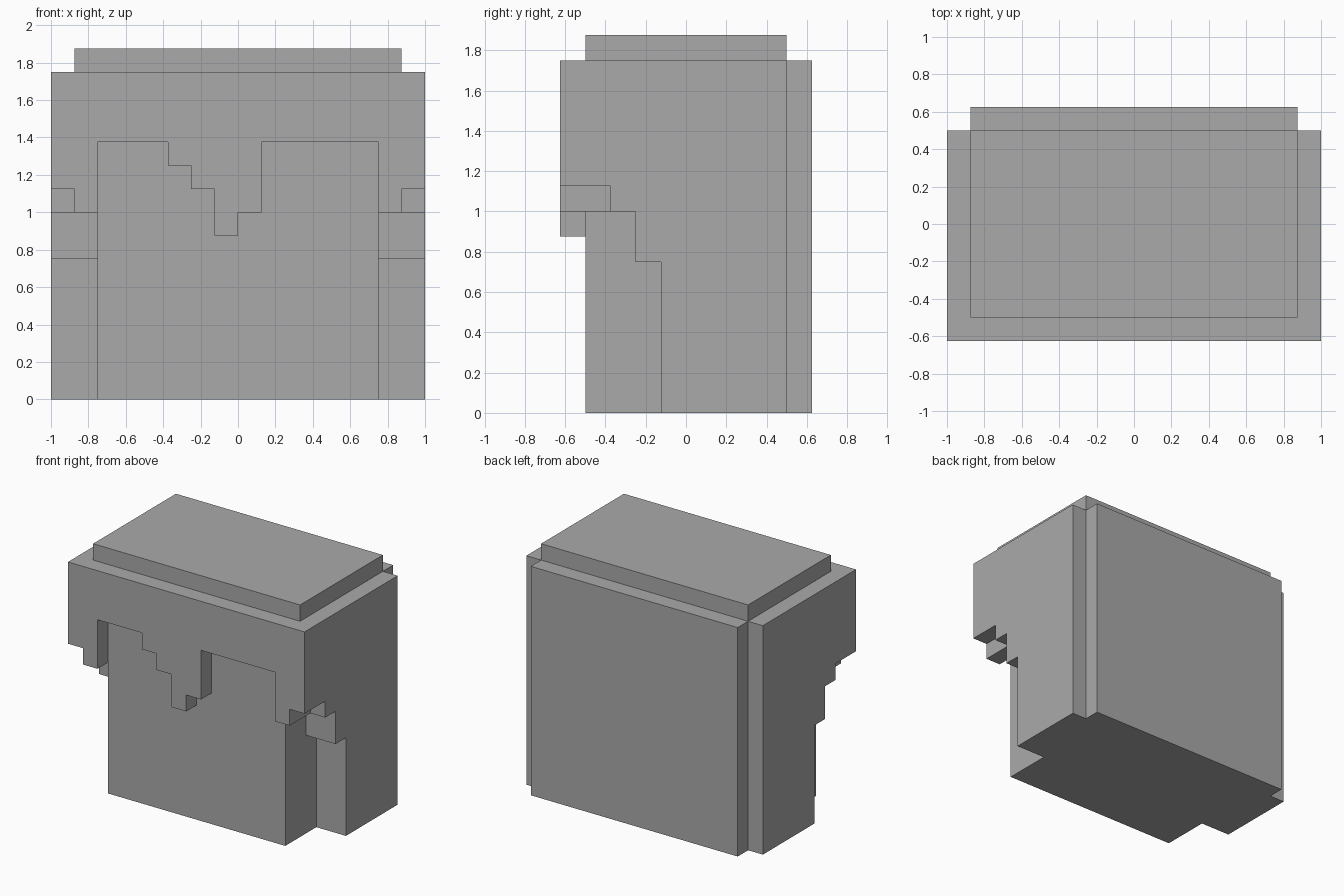
import bpy
import bmesh
from mathutils import Vector

U = 0.125  # block unit

cube = bpy.data.objects.get("Cube")
if cube:
    bpy.data.objects.remove(cube, do_unlink=True)

grey = bpy.data.materials.new("plain grey")
grey.use_nodes = True
grey.diffuse_color = (0.4, 0.4, 0.4, 1)
bsdf = next(n for n in grey.node_tree.nodes if n.type == 'BSDF_PRINCIPLED')
bsdf.inputs["Base Color"].default_value = grey.diffuse_color


def prism(name, outline, axis, start, end):
    """Extrude a 2D outline (in block units) along an axis."""
    def point(a, b):
        co = [a, b]
        co.insert(axis, start)
        return Vector(co) * U
    bm = bmesh.new()
    face = bm.faces.new([bm.verts.new(point(a, b)) for a, b in outline])
    out = bmesh.ops.extrude_face_region(bm, geom=[face])
    shift = Vector((0, 0, 0))
    shift[axis] = (end - start) * U
    moved = [g for g in out["geom"] if isinstance(g, bmesh.types.BMVert)]
    bmesh.ops.translate(bm, vec=shift, verts=moved)
    bmesh.ops.recalc_face_normals(bm, faces=bm.faces[:])
    mesh = bpy.data.meshes.new(name)
    bm.to_mesh(mesh)
    bm.free()
    mesh.materials.append(grey)
    obj = bpy.data.objects.new(name, mesh)
    bpy.context.collection.objects.link(obj)
    return obj


def rect(a0, b0, a1, b1):
    return [(a0, b0), (a1, b0), (a1, b1), (a0, b1)]


def carve(target, cutter):
    """Subtract the cutter, bake the result and remove the cutter."""
    cutter.hide_render = True
    mod = target.modifiers.new("carve", 'BOOLEAN')
    mod.operation, mod.solver, mod.object = 'DIFFERENCE', 'EXACT', cutter
    bpy.context.view_layer.update()
    graph = bpy.context.evaluated_depsgraph_get()
    baked = bpy.data.meshes.new_from_object(target.evaluated_get(graph))
    target.modifiers.clear()
    target.data = baked
    bpy.data.objects.remove(cutter, do_unlink=True)


# Head and hair block, narrower along the back
footprint = [(-8, -5), (8, -5), (8, 4), (7, 4), (7, 5), (-7, 5), (-7, 4), (-8, 4)]
head = prism("head_with_hair", footprint, 2, 0, 14)

# Stepped fringe: (right edge of each step, hem height)
outline = [(9, -1), (-9, -1)]
left = -9
for right, hem in [(-7, 9), (-6, 8), (-3, 11), (-2, 10), (-1, 9), (0, 7),
                   (1, 8), (6, 11), (7, 8), (9, 9)]:
    outline += [(left, hem), (right, hem)]
    left = right
carve(head, prism("fringe_cutter", outline, 1, -6, -4))

# Stepped hair on both sides of the face
side_steps = [(-6, -1), (-1, -1), (-1, 6), (-2, 6), (-2, 8), (-6, 8)]
for s in (-1, 1):
    carve(head, prism("side_cutter", side_steps, 0, 6 * s, 9 * s))
    carve(head, prism("temple_cutter", rect(-6, 7, -3, 9), 0, 7 * s, 9 * s))

# Merge coplanar faces
bm = bmesh.new()
bm.from_mesh(head.data)
bmesh.ops.remove_doubles(bm, verts=bm.verts[:], dist=0.0005)
bmesh.ops.dissolve_limit(bm, angle_limit=0.01, verts=bm.verts[:], edges=bm.edges[:])
bm.to_mesh(head.data)
bm.free()

# Raised slab on the crown
prism("crown_slab", rect(-7, -4, 7, 4), 2, 14, 15)
